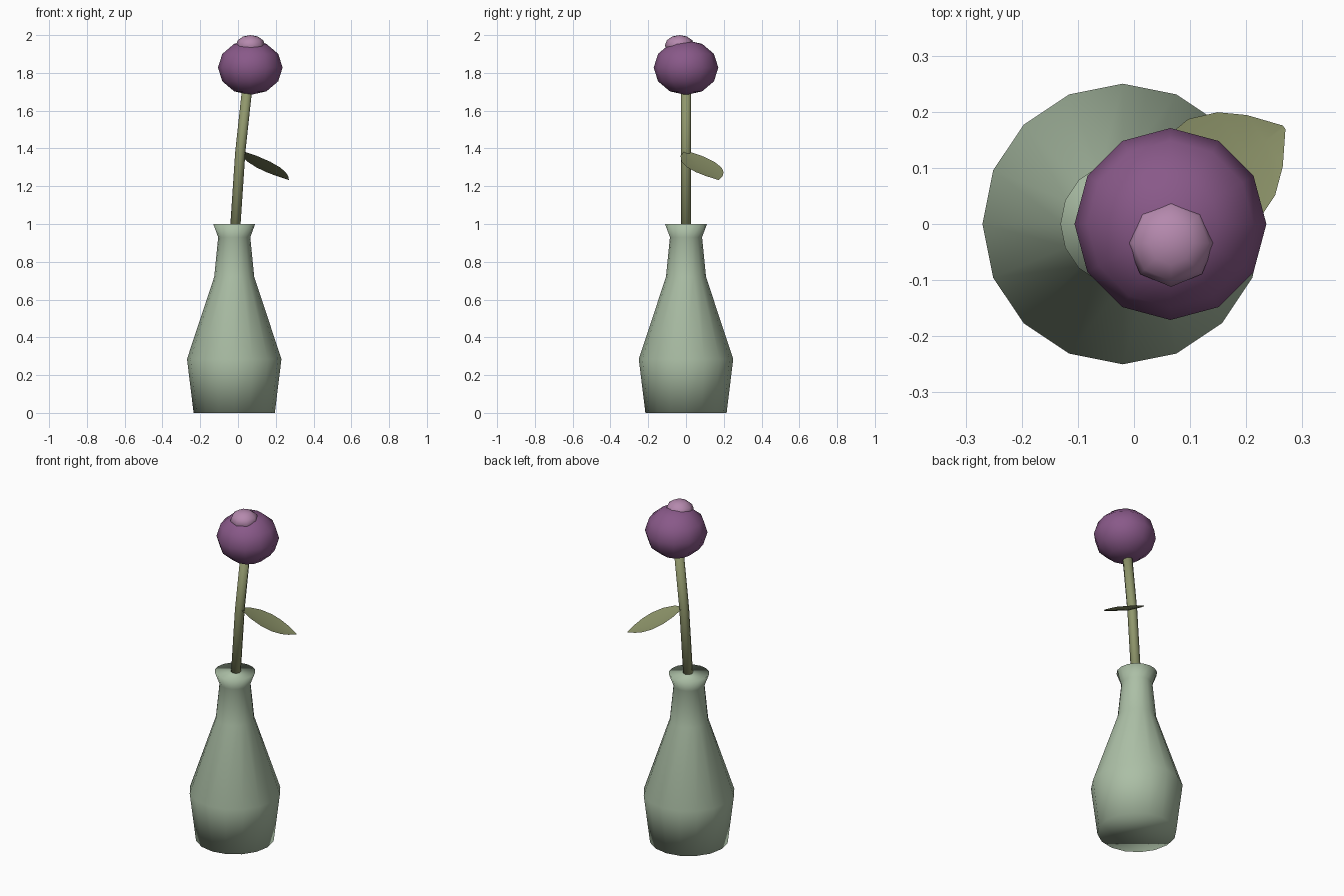
import bpy, bmesh, math
from mathutils import Vector, Matrix

if "Cube" in bpy.data.objects:
    bpy.data.objects.remove(bpy.data.objects["Cube"])


def material(name, rgb):
    m = bpy.data.materials.new(name)
    m.diffuse_color = (*rgb, 1)
    m.use_nodes = True
    m.node_tree.nodes["Principled BSDF"].inputs["Base Color"].default_value = m.diffuse_color
    return m


SAGE = material("sage_glaze", (0.41, 0.52, 0.38))
GREEN = material("olive_green", (0.28, 0.31, 0.15))
PURPLE = material("plum_purple", (0.25, 0.10, 0.25))
PINK = material("mauve_pink", (0.46, 0.25, 0.42))


def finish(name, bm, mat):
    bmesh.ops.recalc_face_normals(bm, faces=bm.faces)
    for f in bm.faces:
        f.smooth = True
    me = bpy.data.meshes.new(name)
    bm.to_mesh(me)
    bm.free()
    me.materials.append(mat)
    ob = bpy.data.objects.new(name, me)
    bpy.context.collection.objects.link(ob)
    return ob


def tube(name, rings, sides, mat):
    """Capped stack of horizontal rings given as (x, z, radius)."""
    bm = bmesh.new()
    loops = []
    for x, z, r in rings:
        loops.append([bm.verts.new((x + r * math.cos(a), r * math.sin(a), z))
                      for a in (2 * math.pi * i / sides for i in range(sides))])
    for a, b in zip(loops, loops[1:]):
        for i in range(sides):
            j = (i + 1) % sides
            bm.faces.new((a[i], a[j], b[j], b[i]))
    bm.faces.new(loops[0])
    bm.faces.new(loops[-1])
    return finish(name, bm, mat)


def ball(name, centre, radius, height, segs, rings, mat):
    bm = bmesh.new()
    mtx = Matrix.Translation(centre) @ Matrix.Diagonal((radius, radius, height, 1))
    bmesh.ops.create_uvsphere(bm, u_segments=segs, v_segments=rings, radius=1, matrix=mtx)
    return finish(name, bm, mat)


# Vase: turned profile with flared lip
cx = -0.02
tube("vase", [(cx, 0, 0.215), (cx, 0.285, 0.25), (cx, 0.72, 0.106),
              (cx, 0.93, 0.085), (cx, 1.0, 0.111)], 16, SAGE)

# Stem: gently bent
tube("stem", [(-0.02, 0.9, 0.027), (0.012, 1.38, 0.027), (0.052, 1.75, 0.027)], 8, GREEN)

# Flower head and its small centre
ball("bloom", (0.065, 0, 1.828), 0.171, 0.145, 12, 6, PURPLE)
ball("bloom_centre", (0.066, -0.034, 1.945), 0.078, 0.055, 8, 6, PINK)

# Leaf: sloping blade with a shallow channel, (distance along, half width)
bm = bmesh.new()
along = Vector((0.82, 0.57, -0.5))
across = Vector((-0.57, 0.82, 0))
base = Vector((0.02, 0, 1.385))
rows = []
for s, w in [(0, 0.012), (0.05, 0.07), (0.11, 0.105), (0.17, 0.11),
             (0.22, 0.09), (0.26, 0.056), (0.302, 0.004)]:
    mid = base + along * s
    dip = Vector((0, 0, -0.12 * w))
    rows.append([bm.verts.new(p) for p in (mid - across * w, mid + dip, mid + across * w)])
for a, b in zip(rows, rows[1:]):
    for i in range(2):
        bm.faces.new((a[i], b[i], b[i + 1], a[i + 1]))
finish("leaf", bm, GREEN)
